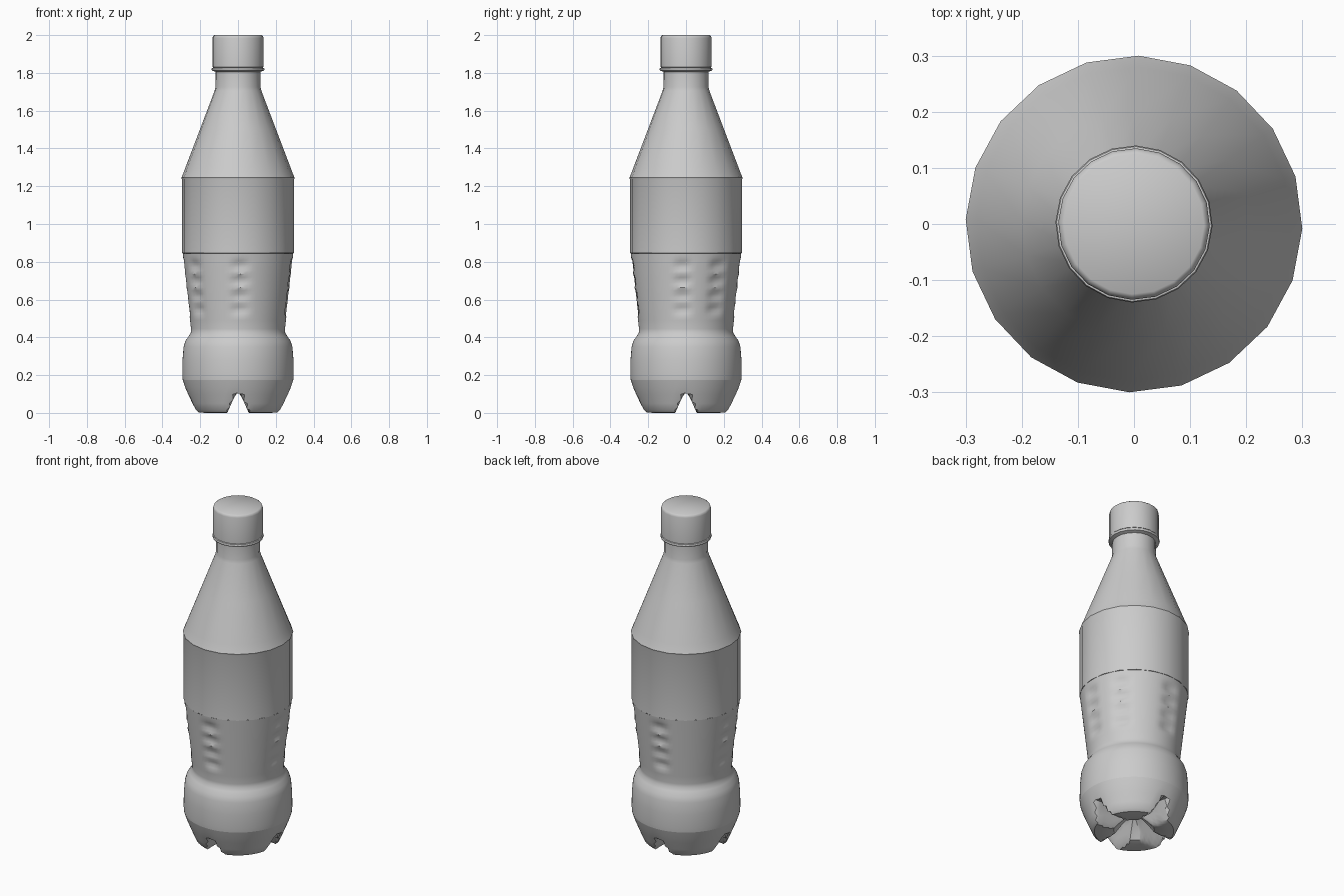
import bpy, bmesh, math

if "Cube" in bpy.data.objects:
    bpy.data.objects.remove(bpy.data.objects["Cube"])

grey = bpy.data.materials.new("plain grey")
grey.diffuse_color = (0.6, 0.6, 0.6, 1)
grey.use_nodes = True
grey.node_tree.nodes["Principled BSDF"].inputs["Base Color"].default_value = grey.diffuse_color
OFFSET = math.radians(-1.6)


def lathe(name, profile, segs, shape=None, close_bottom=False, close_top=False, angle=30):
    """Revolve (radius, height) points, bottom to top; shape() may move each point."""
    bm = bmesh.new()
    rings = []
    for r, z in profile:
        ring = []
        for i in range(segs):
            a = OFFSET + 2 * math.pi * i / segs
            rr, zz = shape(r, z, a) if shape else (r, z)
            ring.append(bm.verts.new((rr * math.cos(a), rr * math.sin(a), zz)))
        rings.append(ring)
    for lo, hi in zip(rings, rings[1:]):
        for i in range(segs):
            j = (i + 1) % segs
            bm.faces.new((lo[i], lo[j], hi[j], hi[i]))
    if close_bottom:
        bm.faces.new(rings[0][::-1])
    if close_top:
        bm.faces.new(rings[-1])
    me = bpy.data.meshes.new(name)
    bm.to_mesh(me)
    bm.free()
    me.materials.append(grey)
    ob = bpy.data.objects.new(name, me)
    bpy.context.collection.objects.link(ob)
    bpy.ops.object.select_all(action='DESELECT')
    ob.select_set(True)
    bpy.context.view_layer.objects.active = ob
    bpy.ops.object.shade_smooth_by_angle(angle=math.radians(angle))
    return ob


# Four feet: V notches on the x and y axes lift the underside
def feet(r, z, a):
    q = (a + math.pi / 4) % (math.pi / 2) - math.pi / 4
    d = abs(r * math.sin(q))
    lift = 0.105 * max(0, min(1, 1.25 - d / 0.045))
    return r, max(z, lift)


lathe("bottle_feet", [
    (0.012, 0.085), (0.05, 0.075), (0.085, 0.04), (0.11, 0.01), (0.14, 0.002), (0.18, 0.0),
    (0.215, 0.002), (0.23, 0.015), (0.245, 0.05), (0.265, 0.098), (0.28, 0.135),
    (0.293, 0.175)], 80, feet, close_bottom=True, angle=35)


# Tapered grip with columns of shallow dimples
COLUMNS = [math.radians(d) for d in (-4, 36, 94, 176, 216, 272)]


def dimples(r, z, a):
    for c in COLUMNS:
        d = math.atan2(math.sin(a - c), math.cos(a - c)) * r
        for row in (0.78, 0.70, 0.62, 0.55):
            k = max(0, 1 - (d / 0.055) ** 2) * max(0, 1 - ((z - row) / 0.034) ** 2)
            r -= 0.013 * k
    return r, z


grip = [(0.293, 0.175), (0.295, 0.2), (0.294, 0.28), (0.288, 0.35), (0.279, 0.38),
        (0.262, 0.405), (0.25, 0.425), (0.249, 0.445)]
grip += [(0.249 + 0.044 * (z - 0.445) / 0.4, z) for z in [0.49 + 0.0175 * i for i in range(20)]]
grip += [(0.293, 0.845)]
lathe("bottle_grip", grip, 80, dimples, angle=35)

# Straight label band
lathe("label_band", [(0.29, 0.845), (0.297, 0.846), (0.297, 1.235), (0.3, 1.245)], 20)

# Conical shoulder and neck
lathe("shoulder_and_neck", [
    (0.3, 1.245), (0.291, 1.265), (0.28, 1.295), (0.2, 1.505), (0.124, 1.705), (0.119, 1.725),
    (0.118, 1.81)], 20)

# Thin ring below the cap
lathe("neck_ring", [(0.117, 1.805), (0.138, 1.812), (0.14, 1.82), (0.138, 1.826), (0.117, 1.83)],
      20)

# Screw cap with slightly rounded rim
lathe("cap", [(0.118, 1.829), (0.135, 1.83), (0.135, 1.985), (0.132, 1.995), (0.125, 2.0)],
      20, close_top=True, angle=40)
